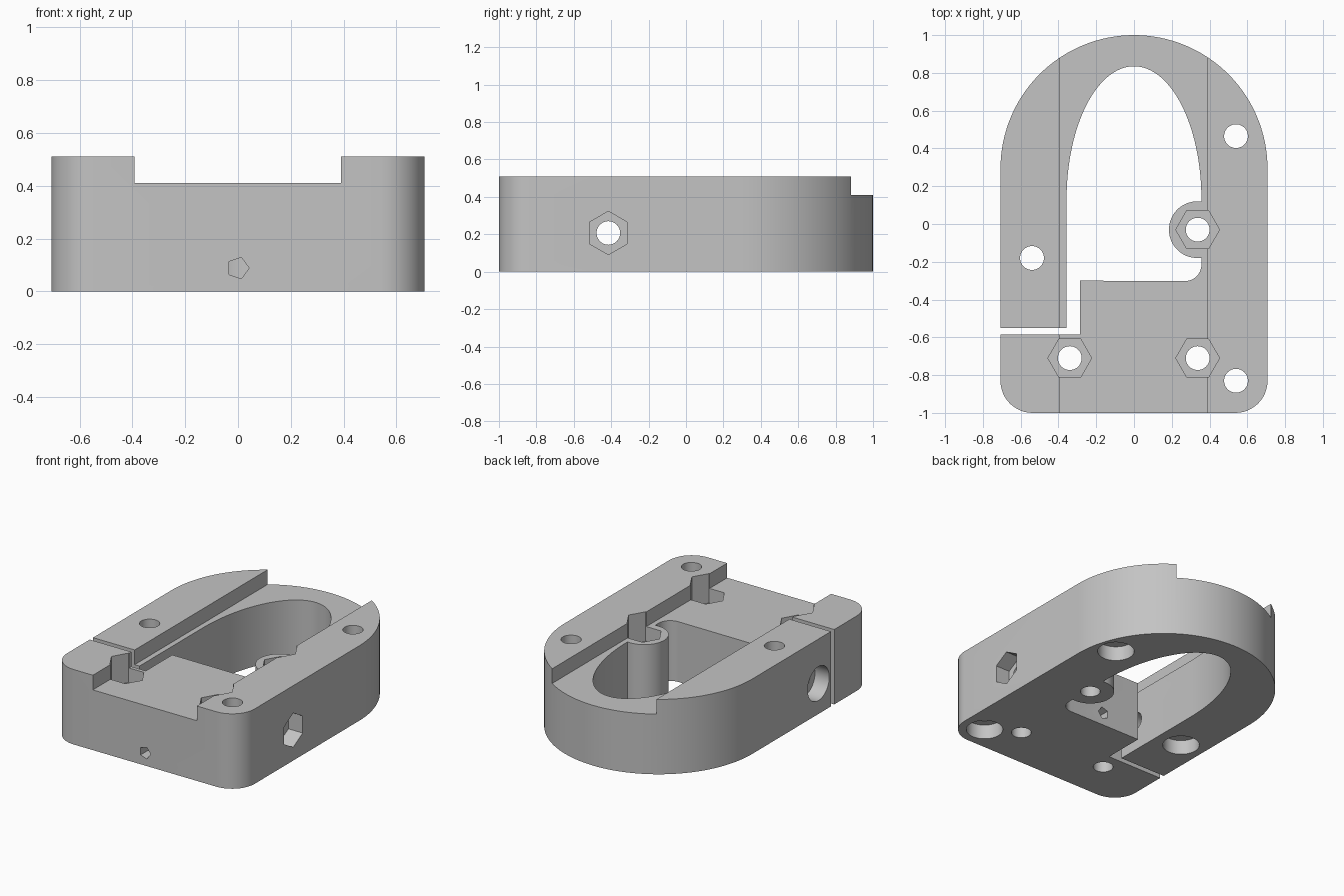
import bpy
import bmesh
from math import cos, sin, radians

if "Cube" in bpy.data.objects:
    bpy.data.objects.remove(bpy.data.objects["Cube"])

HEIGHT = 0.51
FLOOR = 0.41       # channel floor
BORE = 0.063       # screw hole radius
HEAD = 0.116       # screw head and nut radius

grey = bpy.data.materials.new("light grey plastic")
grey.use_nodes = True
grey.diffuse_color = (0.55, 0.55, 0.55, 1)
grey.node_tree.nodes["Principled BSDF"].inputs["Base Color"].default_value = (0.55, 0.55, 0.55, 1)


def arc(cx, cy, rx, ry, start, end, steps):
    angles = [radians(start + (end - start) * i / steps) for i in range(steps + 1)]
    return [(cx + rx * cos(a), cy + ry * sin(a)) for a in angles]


def prism(name, points, low, high, axis="z"):
    """Extrude a closed profile along one axis."""
    place = {"z": lambda u, v, w: (u, v, w),
             "x": lambda u, v, w: (w, u, v),
             "y": lambda u, v, w: (u, w, v)}[axis]
    bm = bmesh.new()
    bottom = [bm.verts.new(place(u, v, low)) for u, v in points]
    top = [bm.verts.new(place(u, v, high)) for u, v in points]
    bm.faces.new(bottom)
    bm.faces.new(top)
    for i in range(len(points)):
        j = (i + 1) % len(points)
        bm.faces.new((bottom[i], bottom[j], top[j], top[i]))
    bmesh.ops.recalc_face_normals(bm, faces=bm.faces)
    mesh = bpy.data.meshes.new(name)
    bm.to_mesh(mesh)
    bm.free()
    mesh.materials.append(grey)
    obj = bpy.data.objects.new(name, mesh)
    bpy.context.collection.objects.link(obj)
    return obj


# Body profile: outer arch, slit, inner opening with round boss
outline = [(-0.707, -0.585)]
outline += arc(-0.537, -0.83, 0.17, 0.17, 180, 270, 12)
outline += arc(0.537, -0.83, 0.17, 0.17, 270, 360, 12)
outline += arc(0, 0.293, 0.707, 0.707, 0, 180, 64)
outline += [(-0.707, -0.55), (-0.357, -0.55)]
outline += arc(0, 0.13, 0.357, 0.705, 180, 0, 64)
outline += arc(0.335, -0.03, 0.15, 0.15, 81.6, 278.4, 32)
outline += arc(0.27, -0.215, 0.087, 0.087, 0, -90, 10)
outline += [(-0.285, -0.3), (-0.285, -0.585)]
body = prism("clamp_body", outline, 0, HEIGHT)

cutters = []


def cut_round(name, u, v, radius, low, high, axis="z", sides=40, start=0):
    ring = arc(u, v, radius, radius, start, start + 360, sides)[:-1]
    cutters.append(prism(name, ring, low, high, axis))


# Wide channel along the top
cutters.append(prism("channel_cutter",
                     [(-0.393, -1.2), (0.39, -1.2), (0.39, 1.2), (-0.393, 1.2)], FLOOR, 0.8))

# Mounting screws with heads sunk from below
for x, y in ((-0.54, -0.18), (0.54, 0.465), (0.54, -0.83)):
    cut_round("mount_hole_cutter", x, y, BORE, -0.1, 0.8)
    cut_round("mount_head_cutter", x, y, HEAD, -0.1, 0.1)

# Upright screws with hexagonal nut pockets on top
for x, y in ((-0.34, -0.71), (0.337, -0.71), (0.337, -0.03)):
    cut_round("nut_hole_cutter", x, y, BORE, -0.1, 0.8)
    cut_round("nut_pocket_cutter", x, y, HEAD, 0.31, 0.8, sides=6)

# Clamping screw across the body
cut_round("clamp_hole_cutter", -0.415, 0.207, BORE, -1, 1, "x")
cut_round("clamp_head_cutter", -0.415, 0.207, HEAD, -1, -0.6, "x")
cut_round("clamp_nut_cutter", -0.415, 0.207, HEAD, 0.6, 1, "x", sides=6, start=90)

# Small five-sided hole in the front
cut_round("front_hole_cutter", 0, 0.088, 0.042, -1.2, -0.2, "y", sides=5)

# Apply all cuts, then drop the cutters
for cutter in cutters:
    cutter.hide_render = True
    mod = body.modifiers.new(cutter.name, "BOOLEAN")
    mod.operation = "DIFFERENCE"
    mod.solver = "EXACT"
    mod.object = cutter
bpy.context.view_layer.update()
graph = bpy.context.evaluated_depsgraph_get()
result = bpy.data.meshes.new_from_object(body.evaluated_get(graph))
body.modifiers.clear()
body.data = result
for cutter in cutters:
    bpy.data.objects.remove(cutter)

# Smooth curved walls, keep edges sharp
bpy.ops.object.select_all(action="DESELECT")
body.select_set(True)
bpy.context.view_layer.objects.active = body
bpy.ops.object.shade_smooth_by_angle(angle=radians(30))
